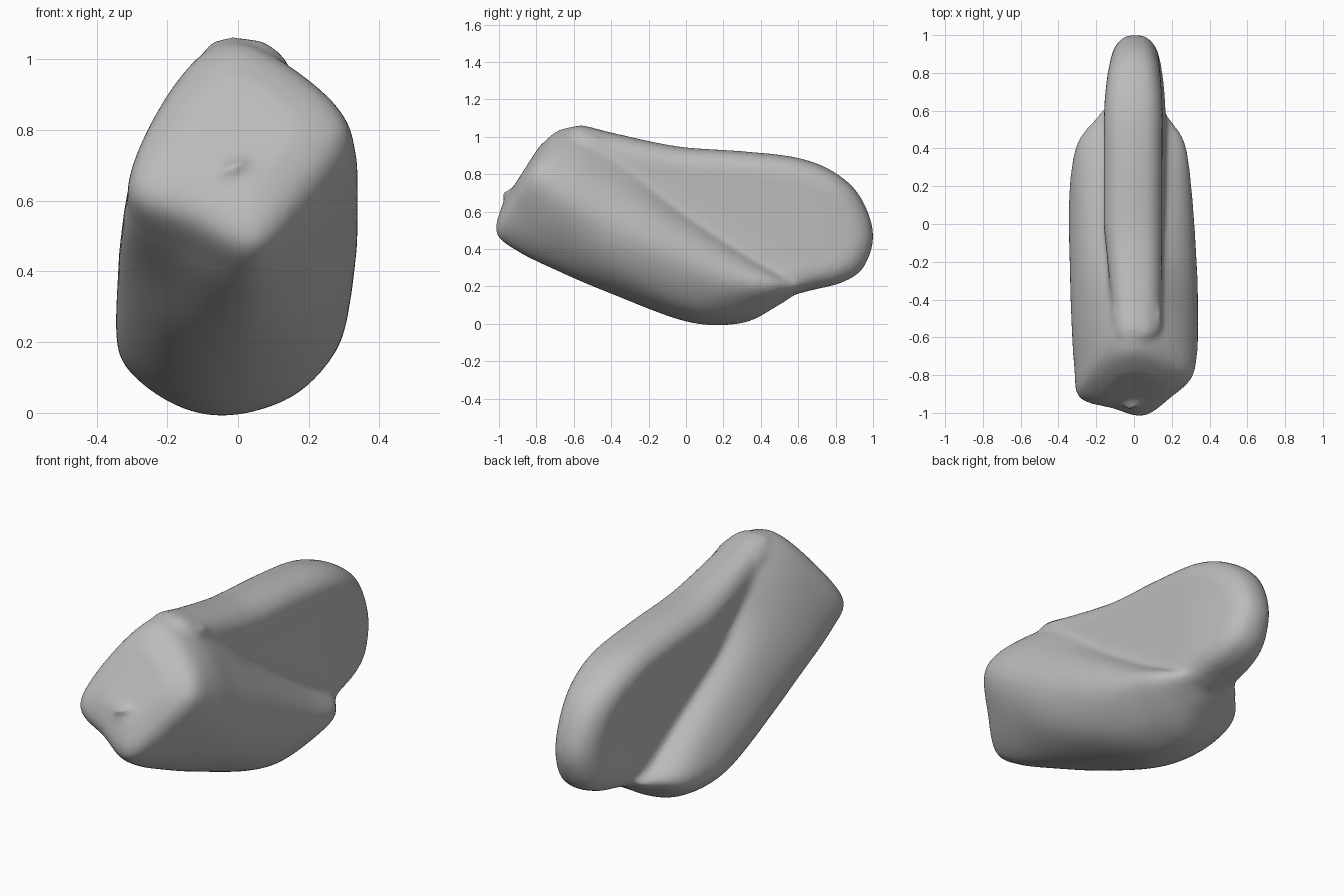
import bpy, bmesh
from mathutils import Vector

if "Cube" in bpy.data.objects:
    bpy.data.objects.remove(bpy.data.objects["Cube"])

grey = bpy.data.materials.new("plain grey")
grey.use_nodes = True
grey.diffuse_color = (0.5, 0.5, 0.5, 1)
grey.node_tree.nodes["Principled BSDF"].inputs["Base Color"].default_value = (0.5, 0.5, 0.5, 1)


def spline(points, steps, closed):
    """Smooth curve through the points."""
    n = len(points)
    pick = (lambda i: points[i % n]) if closed else (lambda i: points[max(0, min(n - 1, i))])
    out = []
    for i in range(n if closed else n - 1):
        a, b, c, d = (pick(i + k) for k in (-1, 0, 1, 2))
        for k in range(steps):
            t = k / steps
            out.append(b + (c - a) * t / 2 + (a * 2 - b * 5 + c * 4 - d) * t**2 / 2
                       + (b * 3 - a - c * 3 + d) * t**3 / 2)
    return out if closed else out + [points[-1].copy()]


def loft(bm, rings):
    """Skin a row of equal rings and close both ends."""
    rows = [[bm.verts.new(p) for p in ring] for ring in rings]
    n = len(rows[0])
    for low, high in zip(rows, rows[1:]):
        for i in range(n):
            bm.faces.new((low[i], low[(i + 1) % n], high[(i + 1) % n], high[i]))
    bm.faces.new(rows[0][::-1])
    bm.faces.new(rows[-1])


bm = bmesh.new()

# Upright fin: side outline, skinned across its thickness with a rounded rim
outline = [Vector((0, y, z)) for y, z in (
    (-.6, 1.06), (-.4, 1.025), (-.2, .98), (0, .945), (.3, .925), (.6, .89), (.8, .81), (.935, .68),
    (1.005, .48), (.955, .305), (.85, .225), (.7, .185), (.5, .16), (.2, .3), (-.3, .6), (-.6, .9))]
outline = spline(outline, 4, True)
count = len(outline)
inward = []
for i in range(count):
    along = outline[(i + 2) % count] - outline[i - 2]
    inward.append(Vector((0, along.z, -along.y)).normalized())
half = [(.153, .17), (.156, .11), (.148, .07), (.122, .035), (.085, .012), (0, 0)]
layers = [(-x, inset) for x, inset in half] + [(x, inset) for x, inset in half[-2::-1]]
loft(bm, [[p + q * inset + Vector((x, 0, 0)) for p, q in zip(outline, inward)] for x, inset in layers])

# Thin the fin towards its tail and on one side of its front, and lean it a little
for cut in range(15):
    bmesh.ops.bisect_plane(bm, geom=bm.verts[:] + bm.edges[:] + bm.faces[:],
                           plane_co=(0, cut * .1 - .5, 0), plane_no=(0, 1, 0))
for v in bm.verts:
    x, y, z = v.co
    x *= 1 - 1.7 * max(0, y - .55) ** 2
    if x < 0:
        x *= 1 - .35 * min(1, max(0, -y / .5))
    v.co.x = x + .035 * (.65 - z)

# Hull sections: (distance along sloping axis, [(x, height across axis)...])
front = [(.05, -.14), (.19, .03), (.3, .24), (.17, .42), (-.03, .525), (-.19, .35), (-.295, .05), (-.12, -.06)]
sections = [
    (-1.175, [(x * .55, .2 + (u - .2) * .55) for x, u in front]),
    (-1.12, front),
    (-.97, [(.05, -.16), (.24, .03), (.335, .24), (.22, .45), (-.03, .6), (-.22, .39), (-.315, .05), (-.14, -.08)]),
    (-.75, [(.04, -.135), (.25, .03), (.34, .24), (.23, .45), (-.02, .62), (-.23, .41), (-.33, .1), (-.18, -.06)]),
    (-.45, [(.02, -.085), (.24, .03), (.335, .24), (.25, .43), (0, .55), (-.24, .44), (-.34, .18), (-.22, -.02)]),
    (0, [(-.04, .012), (.18, .085), (.305, .29), (.24, .44), (0, .52), (-.25, .46), (-.345, .24), (-.23, .08)]),
    (.25, [(-.03, .165), (.13, .23), (.265, .38), (.22, .47), (0, .52), (-.24, .47), (-.305, .35), (-.18, .21)]),
    (.36, [(0, .345), (.09, .375), (.18, .44), (.17, .5), (0, .54), (-.18, .5), (-.2, .44), (-.1, .375)]),
    (.41, [(0, .46), (.07, .47), (.14, .5), (.13, .54), (0, .57), (-.14, .54), (-.15, .5), (-.08, .47)]),
]


def place(s, x, u):
    return Vector((x, s * .84 + u * .54, u * .84 - s * .54))


rings = [spline([place(s, x, u) for x, u in pts], 6, True) for s, pts in sections]
columns = [spline(list(col), 6, False) for col in zip(*rings)]
loft(bm, list(zip(*columns)))
bmesh.ops.recalc_face_normals(bm, faces=bm.faces)

# Small nick standing off the front face
nick = bmesh.ops.create_icosphere(bm, subdivisions=2, radius=1)["verts"]
for v in nick:
    v.co = Vector((-.02 + v.co.x * .05, -.945 + v.co.y * .045, .69 + v.co.z * .02 + v.co.x * .02))

mesh = bpy.data.meshes.new("raw_shape")
bm.to_mesh(mesh)
bm.free()
body = bpy.data.objects.new("finned_body", mesh)
bpy.context.collection.objects.link(body)
mesh.materials.append(grey)
for face in mesh.polygons:
    face.use_smooth = True

# Fuse the parts into one soft skin
fuse = body.modifiers.new("fuse", "REMESH")
fuse.mode = "VOXEL"
fuse.voxel_size = .014
fuse.use_smooth_shade = True
soften = body.modifiers.new("soften", "SMOOTH")
soften.factor = .5
soften.iterations = 22
